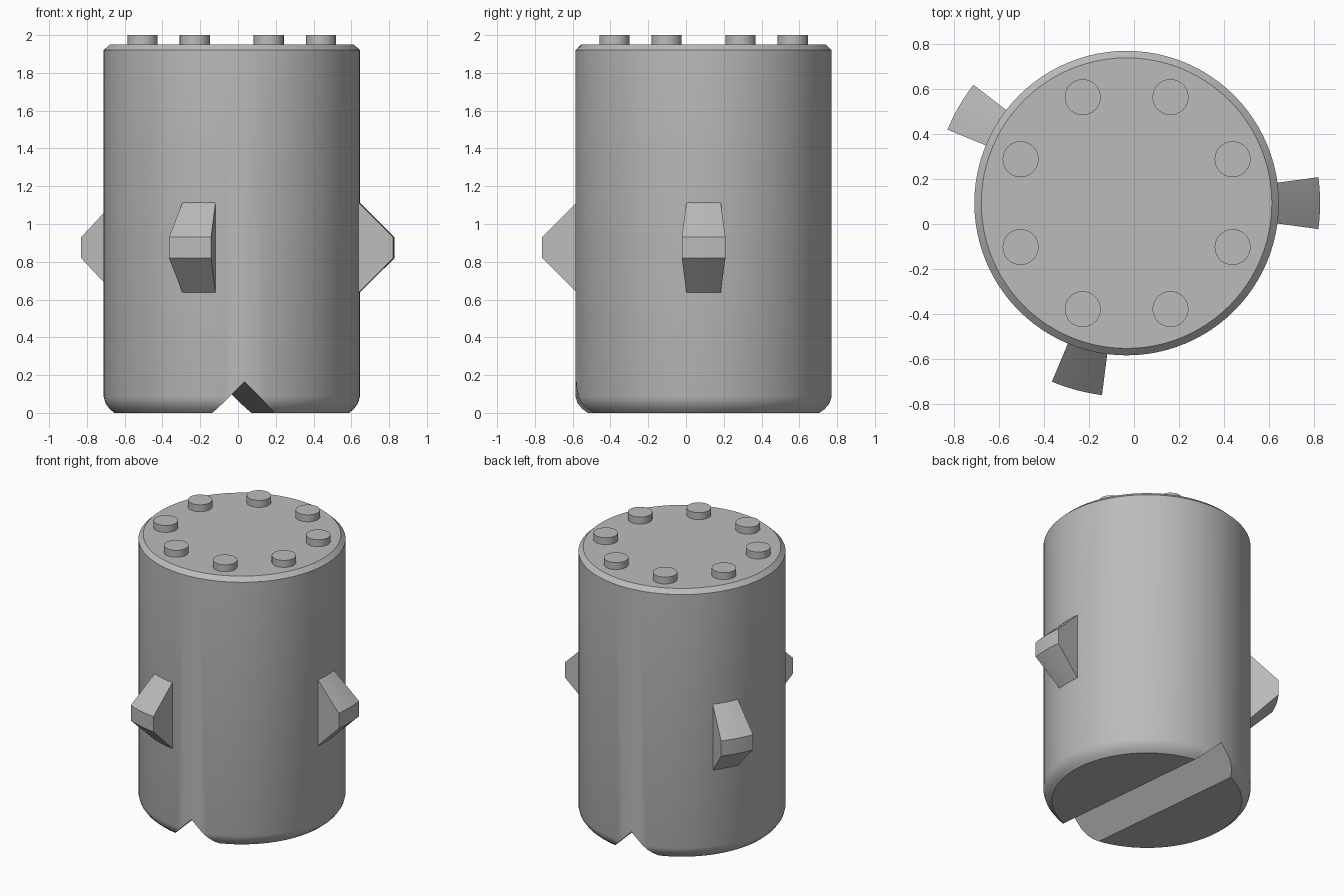
import bpy, bmesh
from math import cos, sin, pi, radians

cube = bpy.data.objects.get("Cube")
if cube:
    bpy.data.objects.remove(cube, do_unlink=True)

CX, CY, R = -0.033, 0.093, 0.678

grey = bpy.data.materials.new("mid_grey")
grey.use_nodes = True
GREY = (0.5, 0.5, 0.5, 1)
grey.diffuse_color = GREY
grey.node_tree.nodes["Principled BSDF"].inputs["Base Color"].default_value = GREY


def make_object(name, bm):
    bmesh.ops.recalc_face_normals(bm, faces=bm.faces)
    mesh = bpy.data.meshes.new(name)
    bm.to_mesh(mesh)
    bm.free()
    mesh.materials.append(grey)
    obj = bpy.data.objects.new(name, mesh)
    obj.location = (CX, CY, 0)
    bpy.context.collection.objects.link(obj)
    return obj


def rings(bm, profile, angles, closed):
    """Sweep an (r, z) profile through the angles; cap the open ends."""
    loops = [[bm.verts.new((r * cos(a), r * sin(a), z)) for r, z in profile] for a in angles]
    n, m = len(loops), len(profile)
    for i in range(n if closed else n - 1):
        a, b = loops[i], loops[(i + 1) % n]
        for j in range(m - 1 if closed else m):
            k = (j + 1) % m
            bm.faces.new((a[j], b[j], b[k], a[k]))
    if closed:
        for j in (0, m - 1):
            bm.faces.new([l[j] for l in loops])
    else:
        bm.faces.new(loops[0])
        bm.faces.new(loops[-1])


def smooth(obj):
    bpy.ops.object.select_all(action="DESELECT")
    obj.select_set(True)
    bpy.context.view_layer.objects.active = obj
    bpy.ops.object.shade_smooth_by_angle(angle=radians(28))


def circle(n):
    return [2 * pi * i / n for i in range(n)]


# Body: rounded foot, straight wall, chamfered top
bm = bmesh.new()
rings(bm, [(0.622, 0), (0.648, 0.022), (0.669, 0.052), (R, 0.085),
           (R, 1.92), (0.647, 1.95)], circle(96), True)
body = make_object("body", bm)

# V-shaped groove across the underside
bm = bmesh.new()
ends = [[bm.verts.new((x, y, z)) for x, z in ((-0.265, -0.1), (0.265, -0.1), (0, 0.165))]
        for y in (-1, 1)]
bm.faces.new(ends[0])
bm.faces.new(ends[1])
for i in range(3):
    k = (i + 1) % 3
    bm.faces.new((ends[0][i], ends[0][k], ends[1][k], ends[1][i]))
cutter = make_object("groove_cutter", bm)
cutter.rotation_euler.z = radians(5.8)
cutter.hide_render = True
cutter.hide_set(True)

cut = body.modifiers.new("groove", "BOOLEAN")
cut.operation = "DIFFERENCE"
cut.solver = "EXACT"
cut.object = cutter
bpy.context.view_layer.objects.active = body
bpy.ops.object.modifier_apply(modifier=cut.name)
bpy.data.objects.remove(cutter, do_unlink=True)
smooth(body)

# Side lugs: tapered wedges with a curved outer face
for name, angle in (("left_lug", 0), ("front_lug", -105), ("back_right_lug", 150)):
    bm = bmesh.new()
    sweep = [radians(angle - 7.7 + 15.4 * i / 6) for i in range(7)]
    rings(bm, [(0.62, 0.58), (0.862, 0.82), (0.862, 0.93), (0.62, 1.17)], sweep, False)
    smooth(make_object(name, bm))

# Ring of round studs on the top
for i in range(8):
    bm = bmesh.new()
    rings(bm, [(0.08, 1.94), (0.08, 2.0)], circle(32), True)
    stud = make_object(f"top_stud_{i + 1}", bm)
    a = radians(22.5 + 45 * i)
    stud.location = (CX + 0.511 * cos(a), CY + 0.511 * sin(a), 0)
    smooth(stud)
